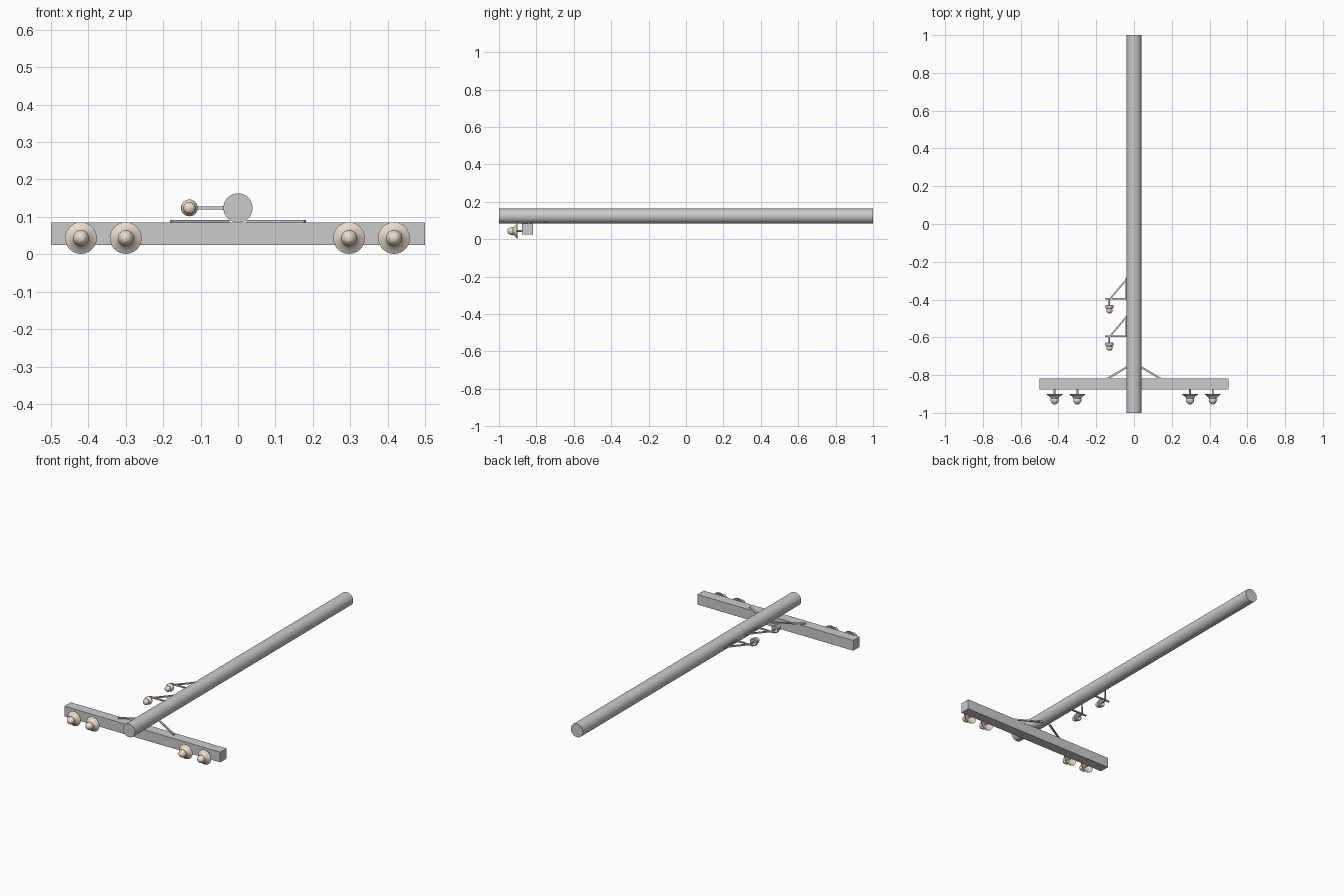
import bpy, bmesh, math
from mathutils import Vector, Matrix

if "Cube" in bpy.data.objects:
    bpy.data.objects.remove(bpy.data.objects["Cube"])

ceramic = bpy.data.materials.new("ceramic")
ceramic.diffuse_color = (0.80, 0.72, 0.62, 1)
ceramic.use_nodes = True
ceramic.node_tree.nodes["Principled BSDF"].inputs["Base Color"].default_value = ceramic.diffuse_color


def finish(name, bm, mat=None, smooth=True):
    bmesh.ops.recalc_face_normals(bm, faces=bm.faces)
    me = bpy.data.meshes.new(name)
    bm.to_mesh(me)
    bm.free()
    ob = bpy.data.objects.new(name, me)
    bpy.context.collection.objects.link(ob)
    if mat:
        me.materials.append(mat)
    if smooth:
        bpy.ops.object.select_all(action='DESELECT')
        ob.select_set(True)
        bpy.context.view_layer.objects.active = ob
        bpy.ops.object.shade_smooth_by_angle(angle=math.radians(40))
    return ob


def bar(name, a, b, width, height):
    """Box running from a to b in the horizontal plane."""
    a, b = Vector(a), Vector(b)
    d = b - a
    bm = bmesh.new()
    bmesh.ops.create_cube(bm, size=1, matrix=Matrix.Translation((a + b) / 2)
                          @ Matrix.Rotation(math.atan2(d.y, d.x), 4, 'Z')
                          @ Matrix.Diagonal((d.length, width, height, 1)))
    return finish(name, bm, smooth=False)


def rod(name, x, z, y0, y1, r, segs):
    """Cylinder along y."""
    bm = bmesh.new()
    bmesh.ops.create_cone(bm, cap_ends=True, segments=segs, radius1=r, radius2=r, depth=abs(y1 - y0),
                          matrix=Matrix.Translation((x, (y0 + y1) / 2, z)) @ Matrix.Rotation(math.pi / 2, 4, 'X'))
    return finish(name, bm)


def lathe(name, x, z, y, profile, segs=24):
    """Spin (radius, distance toward the front) points around the y axis."""
    bm = bmesh.new()
    vs = [bm.verts.new((x + r, y - d, z)) for r, d in profile]
    es = [bm.edges.new(p) for p in zip(vs, vs[1:])]
    bmesh.ops.spin(bm, geom=vs + es, cent=(x, y, z), axis=(0, 1, 0),
                   angle=2 * math.pi, steps=segs)
    bmesh.ops.remove_doubles(bm, verts=bm.verts, dist=1e-5)
    return finish(name, bm, ceramic)


# pole and crossarm
PZ = 0.124
rod("pole", 0, PZ, -1, 1, 0.039, 32)
bar("crossarm", (-0.5, -0.848, 0.055), (0.5, -0.848, 0.055), 0.058, 0.059)

# flat braces between pole and crossarm
for side, s in (("left", -1), ("right", 1)):
    bar("brace_" + side, (s * 0.025, -0.750, 0.0878), (s * 0.179, -0.842, 0.0878), 0.010, 0.0075)

# large bell insulators on the crossarm
bell = [(0, 0.016), (0.012, 0.014), (0.026, 0.009), (0.040, 0.001), (0.042, 0),
        (0.0425, 0.002), (0.036, 0.006), (0.028, 0.012), (0.022, 0.019), (0.0195, 0.024),
        (0.021, 0.027), (0.0215, 0.033), (0.020, 0.039), (0.0165, 0.045),
        (0.012, 0.050), (0.009, 0.053), (0, 0.054)]
for i, x in enumerate((-0.42, -0.30, 0.297, 0.417)):
    rod(f"arm_pin_{i}", x, 0.0435, -0.870, -0.920, 0.005, 12)
    lathe(f"arm_insulator_{i}", x, 0.0435, -0.901, bell)

# side brackets with small insulators
knob = [(0, 0.004), (0.012, 0.003), (0.019, 0), (0.022, 0.002), (0.0225, 0.008),
        (0.021, 0.014), (0.016, 0.018), (0.0145, 0.021), (0.0165, 0.025),
        (0.0165, 0.031), (0.014, 0.037), (0.009, 0.042), (0, 0.043)]
for i, y in enumerate((-0.395, -0.593)):
    bar(f"bracket_plate_{i}", (-0.041, y - 0.004, PZ), (-0.041, y + 0.108, PZ), 0.007, 0.0075)
    bar(f"bracket_arm_{i}", (-0.153, y, PZ), (-0.036, y, PZ), 0.008, 0.0075)
    bar(f"bracket_strut_{i}", (-0.126, y, PZ), (-0.041, y + 0.100, PZ), 0.008, 0.0075)
    rod(f"bracket_pin_{i}", -0.130, PZ, y, y - 0.048, 0.004, 12)
    lathe(f"bracket_insulator_{i}", -0.130, PZ, y - 0.035, knob)
